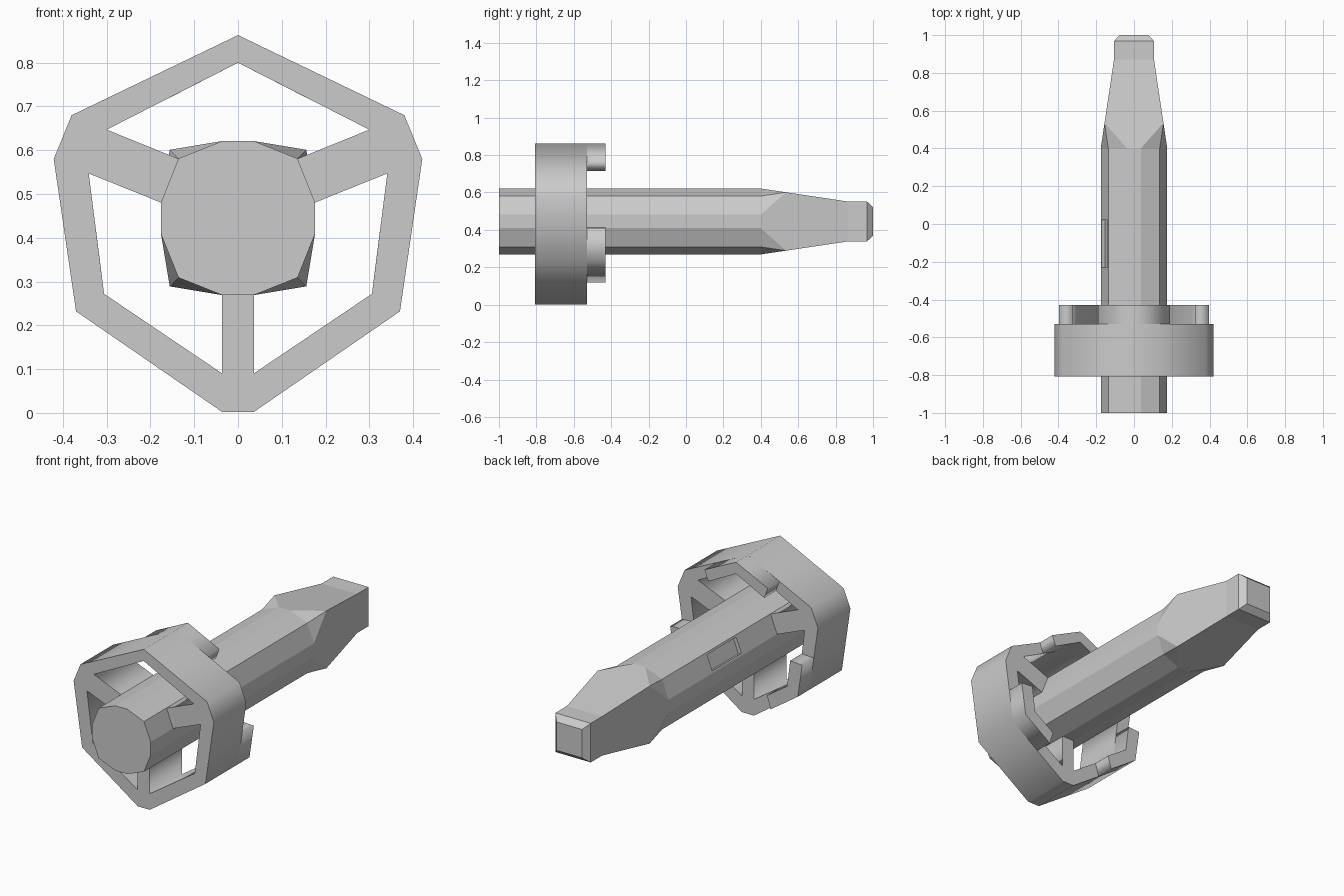
import bpy, bmesh, math
from mathutils import Matrix

if "Cube" in bpy.data.objects:
    bpy.data.objects.remove(bpy.data.objects["Cube"])

CZ = 0.445  # height of the shaft axis


def plate(name, loops, y0, y1):
    """Extrude filled front-view outlines (inner loops become holes) from y0 to y1."""
    cu = bpy.data.curves.new(name, 'CURVE')
    cu.dimensions = '2D'
    cu.fill_mode = 'BOTH'
    cu.extrude = (y1 - y0) / 2
    for pts in loops:
        s = cu.splines.new('POLY')
        s.points.add(len(pts) - 1)
        for p, (x, z) in zip(s.points, pts):
            p.co = (x, z, 0, 1)
        s.use_cyclic_u = True
    ob = bpy.data.objects.new(name, cu)
    bpy.context.collection.objects.link(ob)
    ob.matrix_world = Matrix.Translation((0, (y0 + y1) / 2, 0)) @ Matrix.Rotation(math.pi / 2, 4, 'X')
    bpy.ops.object.select_all(action='DESELECT')
    ob.select_set(True)
    bpy.context.view_layer.objects.active = ob
    bpy.ops.object.convert(target='MESH')
    return bpy.context.object


def flip(pts):
    return [(-x, z) for x, z in reversed(pts)]


def quarter_turns(pts):
    """Repeat a corner four times clockwise around the shaft axis."""
    out = []
    for _ in range(4):
        out += pts
        pts = [(z, -x) for x, z in pts]
    return out


# Shaft: twelve-sided bar blending into a square tapered tip
bm = bmesh.new()


def ring(corner, y):
    return [bm.verts.new((x, y, CZ + z)) for x, z in quarter_turns(corner)]


def bridge(a, b):
    n = len(a)
    for i in range(n):
        j = (i + 1) % n
        bm.faces.new((a[i], a[j], b[j], b[i]))


bar_corner = [(0.036, 0.176), (0.136, 0.136), (0.176, 0.036)]
front, neck = ring(bar_corner, -1), ring(bar_corner, 0.4)
bridge(front, neck)
bm.faces.new(front)
squares = [ring([(r, r)], y) for r, y in
           ((0.156, 0.535), (0.106, 0.87), (0.106, 0.968), (0.077, 1.0))]
sq = squares[0]
for k in range(4):
    a, b, c = neck[3 * k:3 * k + 3]
    bm.faces.new((a, b, sq[k]))
    bm.faces.new((b, c, sq[k]))
    bm.faces.new((c, neck[(3 * k + 3) % 12], sq[(k + 1) % 4], sq[k]))
for a, b in zip(squares, squares[1:]):
    bridge(a, b)
bm.faces.new(squares[-1])
bmesh.ops.recalc_face_normals(bm, faces=bm.faces)
me = bpy.data.meshes.new("shaft")
bm.to_mesh(me)
bm.free()
shaft = bpy.data.objects.new("shaft", me)
bpy.context.collection.objects.link(shaft)

# Shallow slot on the upper left facet
bpy.ops.mesh.primitive_cube_add(size=1, location=(-0.156, -0.105, CZ + 0.086),
                                rotation=(0, math.atan2(0.04, 0.1), 0))
cutter = bpy.context.object
cutter.name = "slot_cutter"
cutter.scale = (0.04, 0.25, 0.085)
cutter.hide_render = True
cutter.hide_set(True)
cut = shaft.modifiers.new("slot", 'BOOLEAN')
cut.operation = 'DIFFERENCE'
cut.solver = 'EXACT'
cut.object = cutter

# Guard frame with three spokes; the holes run slightly into the shaft
half = [(0.38, 0.68), (0.421, 0.58), (0.37, 0.232), (0.036, 0.002)]
outline = [(0, 0.863)] + half + flip(half)
top_hole = [(0, 0.80), (0.30, 0.647), (0.11, 0.57), (-0.11, 0.57), (-0.30, 0.647)]
side_hole = [(0.341, 0.547), (0.306, 0.272), (0.036, 0.09), (0.036, 0.30), (0.15, 0.47)]
plate("guard_frame", [outline, top_hole, side_hole, flip(side_hole)], -0.808, -0.53)

# Raised tabs on the back of the frame
top_tab = [(0, 0.863), (0.19, 0.771), (0.168, 0.714), (0, 0.80),
           (-0.168, 0.714), (-0.19, 0.771)]
side_tab = [(0.396, 0.41), (0.37, 0.232), (0.207, 0.12), (0.185, 0.19),
            (0.306, 0.272), (0.324, 0.415)]
plate("top_tab", [top_tab], -0.53, -0.43)
plate("right_tab", [side_tab], -0.53, -0.43)
plate("left_tab", [flip(side_tab)], -0.53, -0.43)
